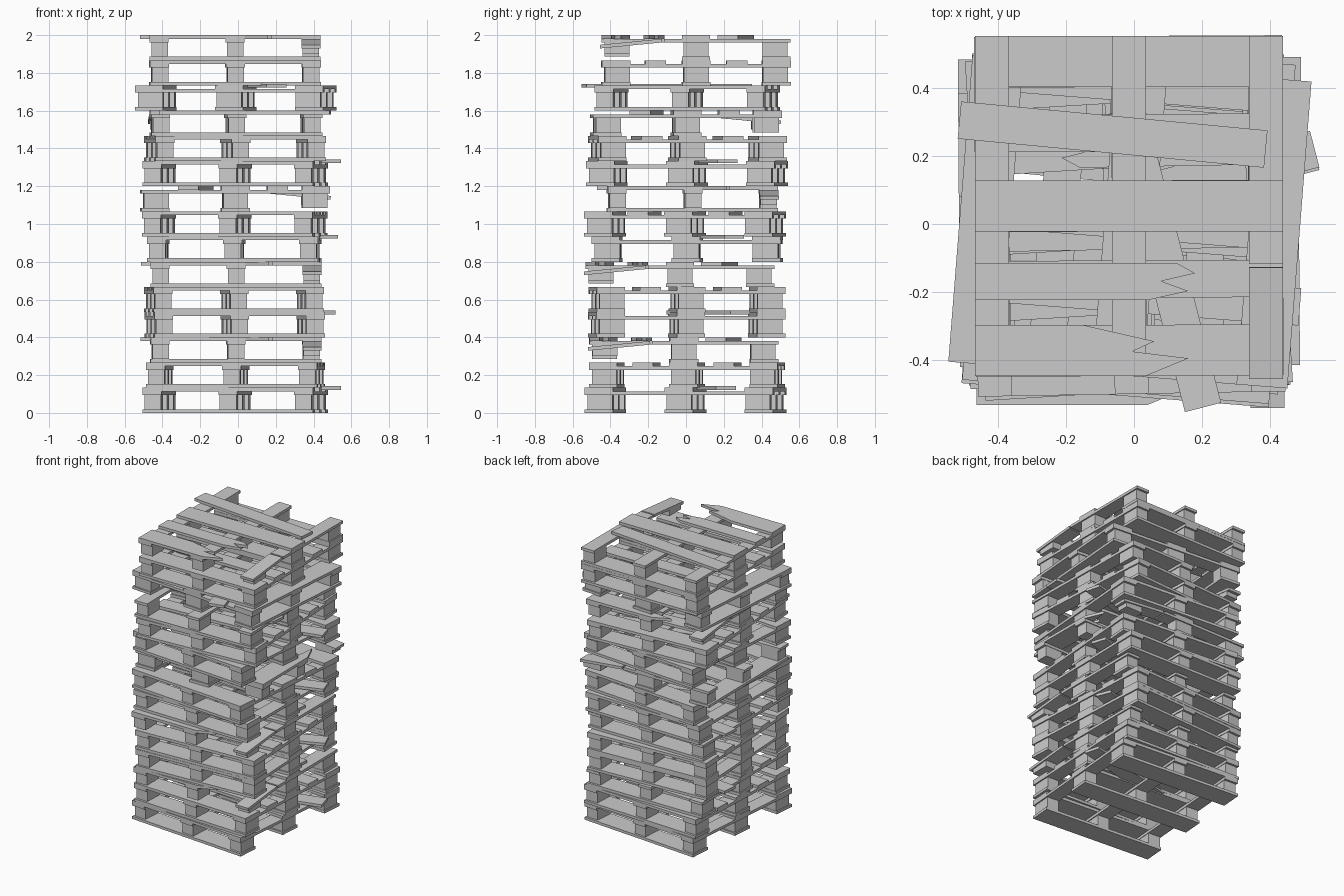
import bpy, bmesh
from math import radians
from mathutils import Matrix, Vector

if "Cube" in bpy.data.objects:
    bpy.data.objects.remove(bpy.data.objects["Cube"])

W, L, H = 0.905, 1.0, 2.0 / 15          # pallet width, depth, height
Z1, Z2, Z3 = 0.019, 0.095, 0.114        # top of base boards, blocks, stringers
ROWS = (-0.425, 0.0, 0.425)             # y of wide boards and blocks
COLS = (-0.4025, 0.0, 0.4025)           # x of stringers and blocks


def prism(bm, pts, z0, z1, matrix=Matrix()):
    """Extrude a flat outline from z0 to z1."""
    low = [bm.verts.new(matrix @ Vector((x, y, z0))) for x, y in pts]
    top = [bm.verts.new(matrix @ Vector((x, y, z1))) for x, y in pts]
    bm.faces.new(low[::-1])
    bm.faces.new(top)
    n = len(pts)
    for i in range(n):
        j = (i + 1) % n
        bm.faces.new((low[i], low[j], top[j], top[i]))


def box(bm, cx, cy, sx, sy, z0, z1, matrix=Matrix()):
    a, b = sx / 2, sy / 2
    prism(bm, [(cx - a, cy - b), (cx + a, cy - b), (cx + a, cy + b), (cx - a, cy + b)],
          z0, z1, matrix)


def loose_plank(bm, x, y, angle, lift=0.0):
    m = Matrix.Translation((x, y, lift)) @ Matrix.Rotation(radians(angle), 4, 'Z')
    box(bm, 0, 0, W, 0.11, Z3, H, m)


def frame(bm, broken):
    """Base boards, blocks and stringers."""
    for y in ROWS:
        if not (broken and y < -0.1):
            box(bm, 0, y, W, 0.15, 0, Z1)
        for x in COLS:
            lost = broken and y < -0.1 and x > 0.1
            box(bm, x * 0.993, y * 0.985, 0.088, 0.132,
                0.034 if lost else Z1, 0.078 if lost else Z2)
    for x in COLS:
        if broken and x > 0.1:
            # snapped stringer with sagging front end
            box(bm, x, 0.165, 0.1, 0.67, Z2, Z3)
            m = Matrix.Translation((x, -0.17, 0)) @ Matrix.Rotation(radians(5.5), 4, 'X')
            box(bm, 0, -0.165, 0.1, 0.33, Z2, Z3, m)
        else:
            box(bm, x, 0, 0.1, L, Z2, Z3)


def deck_board(bm, y, width):
    box(bm, 0, y, W, width, Z3, H)


def pallet(kind, index, x, y, angle):
    bm = bmesh.new()
    frame(bm, kind == "broken")
    deck_board(bm, 0, 0.15)
    if kind == "broken":
        # front boards snapped off with jagged ends, one plank askew, rear board gone
        prism(bm, [(-W / 2, -0.5), (0.05, -0.5), (0.175, -0.448), (0.01, -0.428),
                   (0.075, -0.398), (-0.135, -0.35), (-W / 2, -0.35)], Z3, H)
        prism(bm, [(-W / 2, -0.277), (0.055, -0.277), (0.175, -0.25), (0.095, -0.221),
                   (0.195, -0.198), (0.141, -0.168), (-W / 2, -0.168)], Z3, H)
        loose_plank(bm, -0.048, 0.21, -5.4)
    else:
        deck_board(bm, -0.425, 0.15)
        deck_board(bm, 0.425, 0.15)
        if kind == "loose":
            loose_plank(bm, 0.10, 0.11, 19, 0.008)
        else:
            deck_board(bm, -0.215, 0.11)
            deck_board(bm, 0.215, 0.11)
    name = f"{kind}_pallet_{index + 1}"
    mesh = bpy.data.meshes.new(name)
    bm.to_mesh(mesh)
    bm.free()
    ob = bpy.data.objects.new(name, mesh)
    ob.location = (x, y, index * H)
    ob.rotation_euler.z = radians(angle)
    bpy.context.collection.objects.link(ob)


# stack from the ground up: x, y, turn
STACK = [(-.015, -.003, -4.5), (-.012, .005, -2.5), (-.012, -.012, 0.3),
         (-.017, .003, 3), (-.02, .005, 2.8), (-.01, -.032, 0),
         (-.02, .007, -1), (-.017, -.005, -4.5), (-.015, .035, 90.4),
         (-.015, .005, -4.5), (-.015, .007, 3.5), (-.015, 0, 181),
         (-.012, .007, -94.5), (-.015, .053, 0.3), (-.015, .053, 0)]
KINDS = ("loose", "whole", "broken")
for i, (x, y, turn) in enumerate(STACK):
    pallet(KINDS[i % 3], i, x, y, turn)
